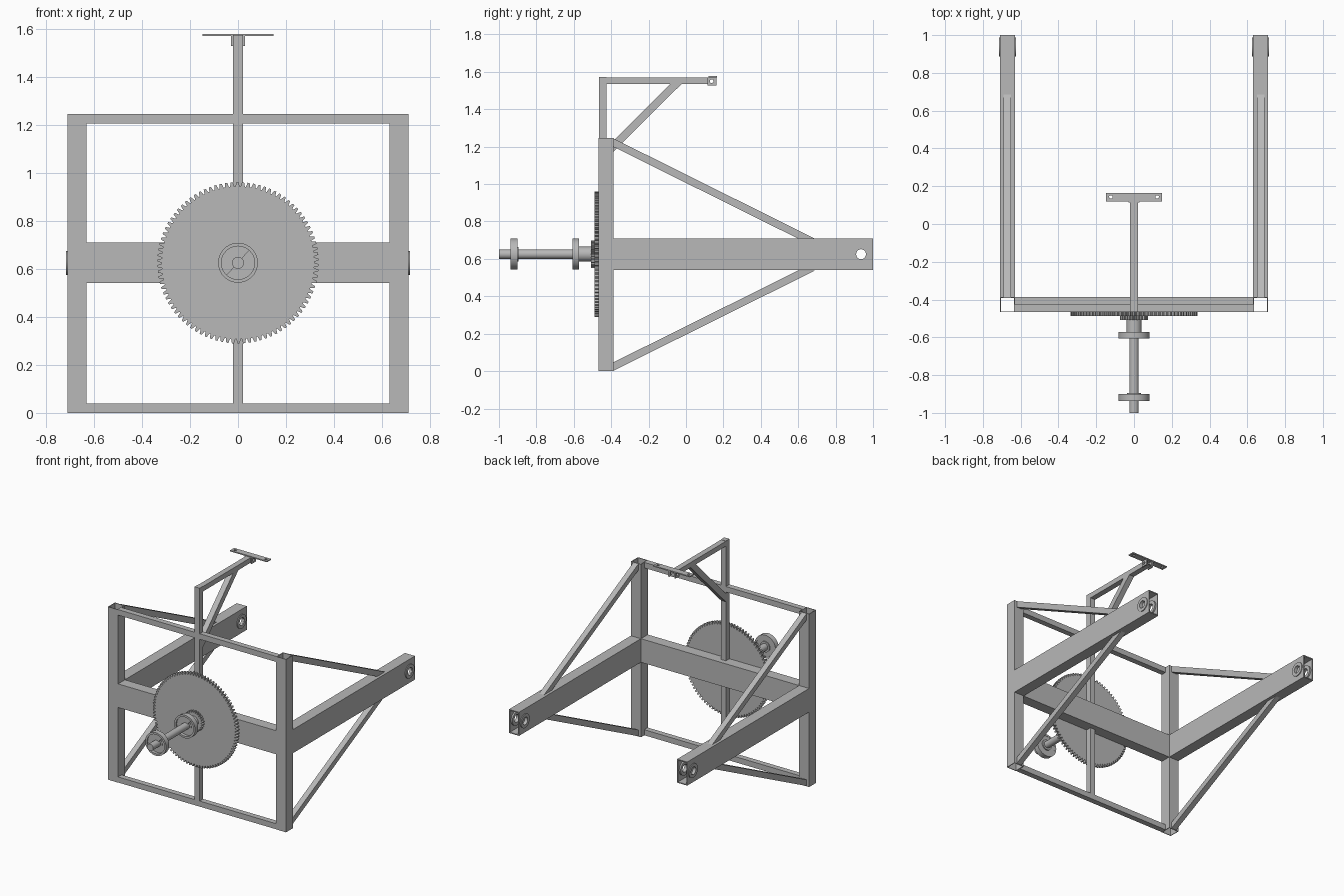
import bpy, bmesh, math
from mathutils import Vector

cube = bpy.data.objects.get("Cube")
if cube:
    bpy.data.objects.remove(cube, do_unlink=True)

steel = bpy.data.materials.new("grey steel")
steel.use_nodes = True
GREY = (0.48, 0.48, 0.48, 1)
steel.diffuse_color = GREY
steel.node_tree.nodes["Principled BSDF"].inputs["Base Color"].default_value = GREY

AXLE_Z = 0.625


def finish(name, bm, smooth=False):
    bmesh.ops.recalc_face_normals(bm, faces=bm.faces)
    mesh = bpy.data.meshes.new(name)
    bm.to_mesh(mesh)
    bm.free()
    mesh.materials.append(steel)
    obj = bpy.data.objects.new(name, mesh)
    bpy.context.collection.objects.link(obj)
    if smooth:
        bpy.ops.object.select_all(action='DESELECT')
        obj.select_set(True)
        bpy.context.view_layer.objects.active = obj
        bpy.ops.object.shade_smooth_by_angle(angle=math.radians(35))
    return obj


def place(axis, u, v, w):
    """Profile point (u, v) at distance w along the axis."""
    return Vector({'x': (w, u, v), 'y': (u, w, v), 'z': (u, v, w)}[axis])


def prism(name, axis, outline, a, b, inner=None, smooth=False):
    """Extrude an outline along an axis; an inner outline makes an open tube."""
    bm = bmesh.new()
    n = len(outline)

    def ring(pts, w):
        return [bm.verts.new(place(axis, u, v, w)) for u, v in pts]

    def bridge(r, s):
        for i in range(n):
            j = (i + 1) % n
            bm.faces.new((r[i], r[j], s[j], s[i]))

    near, far = ring(outline, a), ring(outline, b)
    bridge(near, far)
    if inner:
        near_in, far_in = ring(inner, a), ring(inner, b)
        bridge(near_in, far_in)
        bridge(near, near_in)
        bridge(far, far_in)
    else:
        bm.faces.new(near)
        bm.faces.new(far)
    return finish(name, bm, smooth)


def rect(u0, u1, v0, v1, inset=0):
    u0, u1, v0, v1 = u0 + inset, u1 - inset, v0 + inset, v1 - inset
    return [(u0, v0), (u1, v0), (u1, v1), (u0, v1)]


def box(name, x, y, z):
    return prism(name, 'z', rect(*x, *y), *z)


def tube(name, axis, u, v, a, b, wall=0.007):
    return prism(name, axis, rect(*u, *v), a, b, rect(*u, *v, inset=wall))


def circle(r, u=0, v=AXLE_Z, n=40, start=0.0, sweep=math.tau):
    steps = n if sweep == math.tau else n - 1
    return [(u + r * math.cos(start + sweep * i / steps),
             v + r * math.sin(start + sweep * i / steps)) for i in range(n)]


def gear_outline(teeth, root, tip):
    pts = []
    for i in range(teeth):
        for frac, r in ((0, root), (0.2, root), (0.42, tip), (0.78, tip)):
            a = math.tau * (i + frac) / teeth
            pts.append((r * math.cos(a), AXLE_Z + r * math.sin(a)))
    return pts


def drill(target, axis, centre, r, a, b):
    cutter = prism(target.name + "_drill", axis, circle(r, *centre, n=24), a, b)
    cutter.hide_render = True
    cutter.hide_viewport = True
    cutter.display_type = 'WIRE'
    mod = target.modifiers.new("hole", 'BOOLEAN')
    mod.operation = 'DIFFERENCE'
    mod.solver = 'EXACT'
    mod.object = cutter


# Side frames: hollow upright, hollow arm, eye washers, diagonal braces
for side, s in (("left", 1), ("right", -1)):
    xs = sorted((s * 0.63, s * 0.71))
    tube(side + "_upright", 'z', xs, (-0.467, -0.387), 0, 1.245, wall=0.005)
    arm = tube(side + "_arm", 'y', xs, (0.54, 0.71), -0.387, 1)
    drill(arm, 'x', (0.935, AXLE_Z), 0.027, xs[0] - 0.05, xs[1] + 0.05)
    for label, x in (("outer", 0.704), ("inner", 0.636)):
        prism(f"{side}_{label}_washer", 'x', circle(0.05, 0.937), s * (x - 0.012),
              s * (x + 0.012), circle(0.027, 0.937), smooth=True)
    upper = [(-0.39, 1.245), (-0.39, 1.2), (0.6, 0.708), (0.69, 0.708)]
    lower = [(y, 2 * AXLE_Z - z - 0.004) for y, z in upper]
    for label, outline in (("upper", upper), ("lower", lower)):
        prism(f"{side}_{label}_brace", 'x', outline, s * 0.65, s * 0.69)

# Front frame rails and centre post
for label, z in (("bottom", 0), ("top", 1.205)):
    box(label + "_rail", (-0.63, 0.63), (-0.465, -0.425), (z, z + 0.04))
box("middle_rail", (-0.63, 0.63), (-0.465, -0.387), (0.54, 0.71))
box("lower_centre_post", (-0.02, 0.02), (-0.465, -0.425), (0.04, 0.54))
box("upper_centre_post", (-0.02, 0.02), (-0.465, -0.425), (0.71, 1.573))

# Overhead arm with its brace and end bracket
overhead = tube("overhead_arm", 'y', (-0.02, 0.02), (1.535, 1.571), -0.426, 0.16, 0.004)
drill(overhead, 'x', (0.137, 1.55), 0.01, -0.05, 0.05)
prism("overhead_brace", 'x',
      [(-0.426, 1.134), (-0.426, 1.194), (-0.082, 1.537), (-0.022, 1.537)], -0.02, 0.02)
for side, s in (("left", 1), ("right", -1)):
    cheek = box(side + "_bracket_cheek", sorted((s * 0.02, s * 0.029)),
                (0.115, 0.162), (1.528, 1.571))
    drill(cheek, 'x', (0.137, 1.55), 0.01, -0.05, 0.05)
plate = box("bracket_plate", (-0.147, 0.147), (0.12, 0.165), (1.57, 1.578))
for x in (-0.123, 0.123):
    drill(plate, 'z', (x, 0.143), 0.009, 1.5, 1.6)

# Large gear, small gear and hub
prism("large_gear", 'y', gear_outline(90, 0.318, 0.336), -0.488, -0.465)
prism("small_gear", 'y', gear_outline(24, 0.062, 0.074), -0.508, -0.487)
prism("gear_hub", 'y', circle(0.04), -0.572, -0.507, smooth=True)
prism("shaft", 'y', circle(0.025), -1, -0.466, smooth=True)

# Dished collars: rim, thin web and a raised half plate
for label, y in (("inner", -0.607), ("outer", -0.937)):
    prism(label + "_collar_rim", 'y', circle(0.083), y, y + 0.036,
          circle(0.069), smooth=True)
    prism(label + "_collar_web", 'y', circle(0.07), y + 0.022, y + 0.034, smooth=True)
    prism(label + "_collar_half", 'y',
          circle(0.07, n=21, start=math.radians(48), sweep=math.pi),
          y + 0.008, y + 0.024, smooth=True)
    prism(label + "_collar_hub", 'y', circle(0.038), y + 0.02, y + 0.042, smooth=True)
